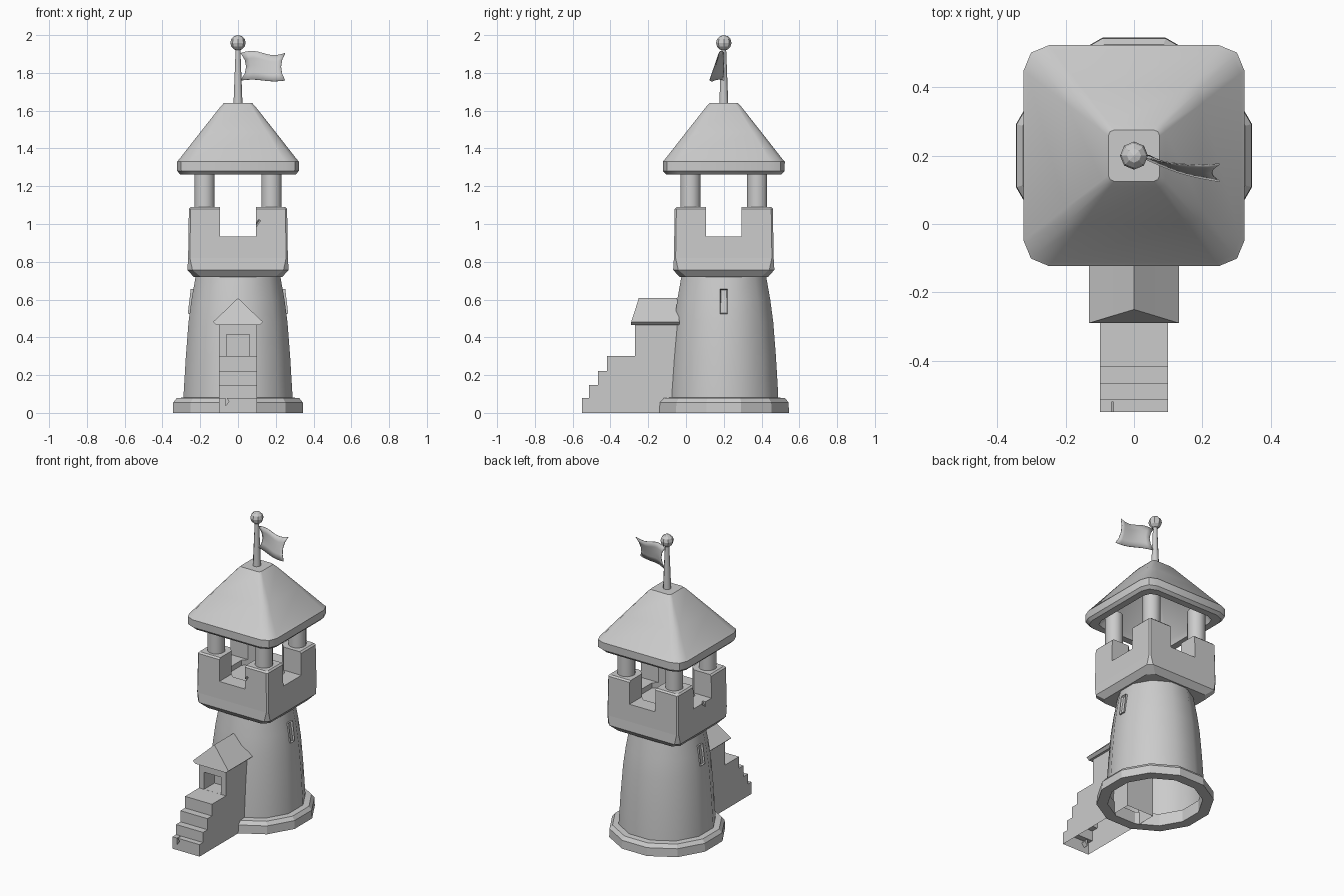
import bpy, bmesh, math
from mathutils import Matrix, Vector

old = bpy.data.objects.get("Cube")
if old:
    bpy.data.objects.remove(old, do_unlink=True)

stone = bpy.data.materials.new("grey_stone")
stone.use_nodes = True
GREY = (0.6, 0.6, 0.6, 1)
stone.diffuse_color = GREY
stone.node_tree.nodes["Principled BSDF"].inputs["Base Color"].default_value = GREY
CY = 0.2  # tower axis


def finish(bm, name, smooth=None, recalc=True):
    if recalc:
        bmesh.ops.recalc_face_normals(bm, faces=bm.faces)
    me = bpy.data.meshes.new(name)
    bm.to_mesh(me)
    bm.free()
    me.materials.append(stone)
    ob = bpy.data.objects.new(name, me)
    bpy.context.collection.objects.link(ob)
    if smooth:
        bpy.ops.object.select_all(action='DESELECT')
        ob.select_set(True)
        bpy.context.view_layer.objects.active = ob
        bpy.ops.object.shade_smooth_by_angle(angle=math.radians(smooth))
    return ob


def loft(bm, rings, caps=(True, True), loop=False):
    """Skin a list of closed rings of points."""
    vs = [[bm.verts.new(p) for p in r] for r in rings]
    pairs = list(zip(vs, vs[1:])) + ([(vs[-1], vs[0])] if loop else [])
    for a, b in pairs:
        for i in range(len(a)):
            j = (i + 1) % len(a)
            bm.faces.new((a[i], a[j], b[j], b[i]))
    if caps[0] and not loop:
        bm.faces.new(vs[0][::-1])
    if caps[1] and not loop:
        bm.faces.new(vs[-1])


def circle(r, z, n, x=0, y=CY):
    turn = math.pi / n
    return [(x + r * math.cos(turn + 2 * math.pi * i / n),
             y + r * math.sin(turn + 2 * math.pi * i / n), z) for i in range(n)]


def round_square(h, z, corner=0.23, steps=2):
    r, pts = h * corner, []
    for q in range(4):
        mid = math.pi / 4 + q * math.pi / 2
        sx, sy = (1 if math.cos(mid) > 0 else -1), (1 if math.sin(mid) > 0 else -1)
        for s in range(steps + 1):
            a = q * math.pi / 2 + s * math.pi / 2 / steps
            pts.append((sx * (h - r) + r * math.cos(a), CY + sy * (h - r) + r * math.sin(a), z))
    return pts


def box(lo, hi):
    bm = bmesh.new()
    size, mid = Vector(hi) - Vector(lo), (Vector(hi) + Vector(lo)) / 2
    bmesh.ops.create_cube(bm, size=1, matrix=Matrix.Translation(mid) @ Matrix.Diagonal((*size, 1)))
    return bm


def cut(ob, bm):
    cutter = finish(bm, "cutter")
    cutter.hide_render = True
    mod = ob.modifiers.new("cut", 'BOOLEAN')
    mod.operation, mod.solver, mod.object = 'DIFFERENCE', 'EXACT', cutter
    bpy.context.view_layer.objects.active = ob
    bpy.ops.object.modifier_apply(modifier=mod.name)
    bpy.data.objects.remove(cutter, do_unlink=True)


def wedge(mat):
    """Small three-sided chip cutter."""
    bm = bmesh.new()
    bmesh.ops.create_cone(bm, cap_ends=True, segments=3, radius1=0.5, radius2=0.5, depth=1, matrix=mat)
    return bm


# Foot ring, twelve sided and hollow
K = 1 / math.cos(math.pi / 12)
bm = bmesh.new()
loft(bm, [circle(r * K, z, 12) for r, z in
          ((0.28, 0), (0.345, 0), (0.343, 0.055), (0.325, 0.078), (0.28, 0.082))], loop=True)
finish(bm, "foot_ring", 20)

# Tapered tower shaft, open underneath
bm = bmesh.new()
loft(bm, [circle(r * K, z, 12) for r, z in
          ((0.29, 0), (0.288, 0.1), (0.276, 0.3), (0.262, 0.48), (0.246, 0.6), (0.222, 0.735))],
     caps=(False, True))
finish(bm, "tower_shaft", 40)

# Square battlement with sunken floor and four gaps
bm = bmesh.new()
loft(bm, [round_square(h, z, c, 1) for h, z, c in
          ((0.235, 0.72, 0.16), (0.268, 0.757, 0.1), (0.264, 0.82, 0.035),
           (0.26, 1.08, 0.035), (0.25, 1.09, 0.05))])
battlement = finish(bm, "battlement")
bm = bmesh.new()
loft(bm, [circle(0.16 / math.cos(math.pi / 8), z, 8) for z in (0.9, 1.2)])
cut(battlement, bm)
cut(battlement, box((-0.095, CY - 0.4, 0.935), (0.095, CY + 0.4, 1.2)))
cut(battlement, box((-0.4, CY - 0.095, 0.935), (0.4, CY + 0.095, 1.2)))
# Chips in the gap edges
for x, y, z in ((0.1, CY - 0.27, 1.0), (-0.265, CY - 0.02, 0.925)):
    cut(battlement, wedge(Matrix.Translation((x, y, z)) @ Matrix.Rotation(0.6, 4, 'Y')
                          @ Matrix.Diagonal((0.035, 0.05, 0.05, 1))))

# Four corner pillars
for sx, side in ((1, "left"), (-1, "right")):
    for sy, end in ((1, "back"), (-1, "front")):
        bm = bmesh.new()
        loft(bm, [circle(0.055, z, 12, sx * 0.177, CY + sy * 0.177) for z in (1.06, 1.32)])
        finish(bm, f"pillar_{end}_{side}", 40)

# Hollow hipped roof
bm = bmesh.new()
loft(bm, [round_square(h, z) for h, z in
          ((0.02, 1.56), (0.25, 1.3), (0.26, 1.262), (0.305, 1.262), (0.322, 1.28), (0.323, 1.33),
           (0.312, 1.342), (0.2, 1.485), (0.092, 1.622), (0.075, 1.64))])
finish(bm, "roof", 35)

# Flag pole and ball
bm = bmesh.new()
loft(bm, [circle(r, z, 8) for r, z in ((0.026, 1.63), (0.013, 1.94))])
finish(bm, "flag_pole", 50)
bm = bmesh.new()
bmesh.ops.create_uvsphere(bm, u_segments=8, v_segments=6, radius=0.041,
                          matrix=Matrix.Translation((0, CY, 1.959)))
finish(bm, "pole_ball")

# Waving flag, twisting away from the pole
bm = bmesh.new()
COLS, ROWS = 8, 4
grid = []
for i in range(COLS + 1):
    u = i / COLS
    col = []
    for j in range(ROWS + 1):
        v = j / ROWS
        belly = 4 * v * (1 - v)
        x = 0.014 + 0.236 * u + belly * (0.03 * (1 - u) - 0.022 * u)
        y = CY - 0.025 * u - 0.05 * u * (1 - v) - 0.012 * math.sin(math.pi * u)
        z = 1.76 + 0.145 * v + 0.012 * math.sin(2 * math.pi * u) * (0.4 + 0.6 * v)
        col.append(bm.verts.new((x, y, z)))
    grid.append(col)
for a, b in zip(grid, grid[1:]):
    for j in range(ROWS):
        bm.faces.new((a[j], b[j], b[j + 1], a[j + 1]))
flag = finish(bm, "flag", 60)
solid = flag.modifiers.new("thickness", 'SOLIDIFY')
solid.thickness, solid.offset = 0.004, 0

# Stairs and porch, one stepped side profile
steps = ((-0.55, 0.08), (-0.513, 0.148), (-0.466, 0.222), (-0.418, 0.3), (-0.27, 0.5))
profile, level = [], 0
for y, z in steps:
    profile += [(y, level), (y, z)]
    level = z
profile += [(0.06, level), (0.06, 0)]
bm = bmesh.new()
loft(bm, [[(x, y, z) for y, z in profile] for x in (-0.1, 0.1)])
porch = finish(bm, "porch_stairs")
cut(porch, box((-0.062, -0.4, 0.3005), (0.062, -0.16, 0.415)))
cut(porch, wedge(Matrix.Translation((-0.06, -0.555, 0.062)) @ Matrix.Rotation(math.pi / 2, 4, 'X')
                 @ Matrix.Rotation(-math.pi / 2, 4, 'Z') @ Matrix.Diagonal((0.06, 0.025, 0.07, 1))))
bm = bmesh.new()
bm.from_mesh(porch.data)
bmesh.ops.delete(bm, geom=[f for f in bm.faces if f.calc_center_median().z < 0.001], context='FACES')
bm.to_mesh(porch.data)
bm.free()

# Porch gable roof with a raked front
bm = bmesh.new()
gable = ((-0.115, 0.466, 0), (0.115, 0.466, 0), (0.132, 0.482, 0), (0.06, 0.55, 0.022),
         (0, 0.608, 0.04), (-0.06, 0.55, 0.022), (-0.132, 0.482, 0))
loft(bm, [[(x, -0.29 + rake, z) for x, z, rake in gable],
          [(x, -0.035 - rake * 0.3, z) for x, z, rake in gable]])
finish(bm, "porch_roof")

# Leaning slit windows on both sides
for s, side in ((1, "left"), (-1, "right")):
    bm = box((-0.02, -0.021, -0.066), (0.008, 0.021, 0.066))
    bm.faces.ensure_lookup_table()
    face = max(bm.faces, key=lambda f: f.calc_center_median().x)
    bmesh.ops.inset_individual(bm, faces=[face], thickness=0.008)
    bmesh.ops.translate(bm, verts=face.verts, vec=(-0.012, 0, 0))
    bmesh.ops.transform(bm, verts=bm.verts, matrix=Matrix.Diagonal((s, 1, 1, 1))
                        @ Matrix.Translation((0.25, CY, 0.59)) @ Matrix.Rotation(-0.12, 4, 'Y'))
    finish(bm, f"slit_window_{side}")
